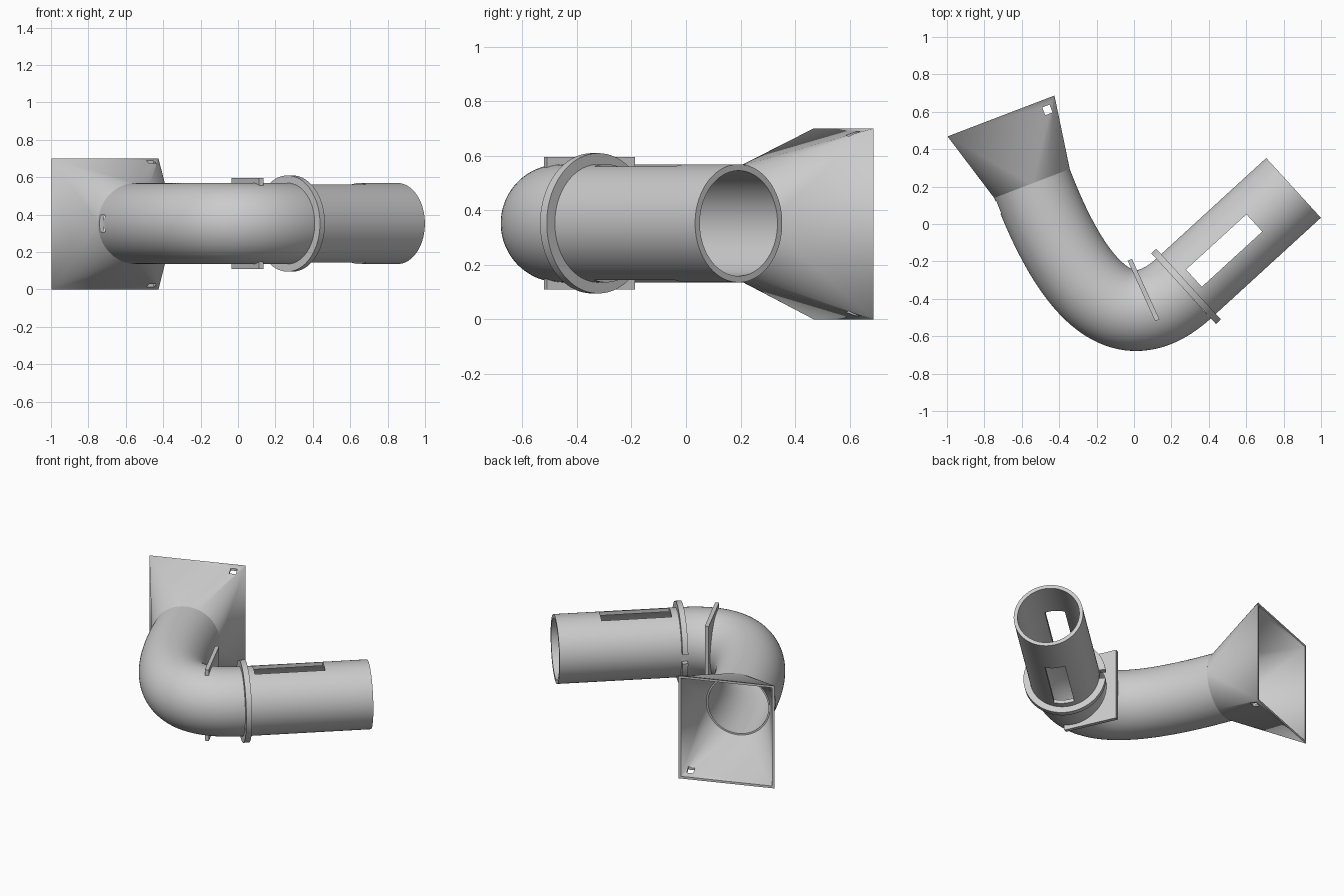
import bpy, bmesh, math
from mathutils import Vector, Matrix

cube = bpy.data.objects.get("Cube")
if cube:
    bpy.data.objects.remove(cube, do_unlink=True)

SEG = 96
MID = 0.352                    # height of the duct centreline
R_OUT, R_IN = 0.2165, 0.193    # duct wall
UP = Vector((0, 0, 1))

grey = bpy.data.materials.new("plain_grey")
grey.use_nodes = True
grey.diffuse_color = (0.6, 0.6, 0.6, 1)
grey.node_tree.nodes["Principled BSDF"].inputs["Base Color"].default_value = (0.6, 0.6, 0.6, 1)


def point(x, y):
    return Vector((x, y, MID))


def side_of(direction):
    return Vector((-direction.y, direction.x, 0)).normalized()


def circle(center, direction, radius):
    side = side_of(direction)
    angles = [(i + 0.5) * math.tau / SEG for i in range(SEG)]
    return [center + side * radius * math.cos(a) + UP * radius * math.sin(a) for a in angles]


def rectangle(center, direction, half_w, half_h):
    # every point of a quadrant goes to that quadrant's corner
    side = side_of(direction)
    angles = [(i + 0.5) * math.tau / SEG for i in range(SEG)]
    return [center + side * math.copysign(half_w, math.cos(a))
            + UP * math.copysign(half_h, math.sin(a)) for a in angles]


def finish(name, bm):
    bmesh.ops.remove_doubles(bm, verts=bm.verts, dist=1e-5)
    bmesh.ops.recalc_face_normals(bm, faces=bm.faces)
    mesh = bpy.data.meshes.new(name)
    bm.to_mesh(mesh)
    bm.free()
    obj = bpy.data.objects.new(name, mesh)
    bpy.context.collection.objects.link(obj)
    mesh.materials.append(grey)
    return obj


def loft(name, rings, capped=False):
    """Skin the rings; the last joins the first unless the ends are capped."""
    bm = bmesh.new()
    loops = [[bm.verts.new(p) for p in ring] for ring in rings]
    following = loops[1:] if capped else loops[1:] + loops[:1]
    for a, b in zip(loops, following):
        for i in range(SEG):
            j = (i + 1) % SEG
            bm.faces.new((a[i], a[j], b[j], b[i]))
    if capped:
        bm.faces.new(loops[0])
        bm.faces.new(loops[-1])
    return finish(name, bm)


def box(name, center, direction, size):
    bm = bmesh.new()
    bmesh.ops.create_cube(bm, size=1)
    turn = Matrix.Rotation(math.atan2(direction.y, direction.x), 4, 'Z')
    bm.transform(Matrix.Translation(center) @ turn @ Matrix.Diagonal((*size, 1)))
    return finish(name, bm)


def cut(obj, cutter):
    cutter.hide_render = True
    mod = obj.modifiers.new("cut", 'BOOLEAN')
    mod.operation = 'DIFFERENCE'
    mod.solver = 'EXACT'
    mod.object = cutter
    bpy.context.view_layer.objects.active = obj
    bpy.ops.object.modifier_apply(modifier=mod.name)
    bpy.data.objects.remove(cutter, do_unlink=True)


def pipe(name, start, end, outer, inner):
    d = end - start
    return loft(name, [circle(start, d, outer), circle(end, d, outer),
                       circle(end, d, inner), circle(start, d, inner)])


# Centreline: neck of the funnel, corner of the bend, flange, open end
neck, corner = point(-0.5455, 0.2165), point(-0.178, -0.745)
joint, tip = point(0.265, -0.345), point(0.853, 0.193)
axis = (tip - joint).normalized()
inflow = (corner - neck).normalized()

# Curved duct
path = []
STEPS = 48
for k in range(STEPS + 1):
    t = k / STEPS
    pos = neck * (1 - t) ** 2 + corner * 2 * t * (1 - t) + joint * t * t
    path.append((pos, (corner - neck) * (1 - t) + (joint - corner) * t))
outer = [circle(p, d, R_OUT) for p, d in path]
inner = [circle(p, d, R_IN) for p, d in path]
bend = loft("curved_duct", outer + inner[::-1])
slot_at = neck + inflow * 0.055 - side_of(inflow) * R_OUT
cut(bend, box("duct_slot_cutter", slot_at, inflow, (0.07, 0.08, 0.09)))

# Straight duct with a window through top and bottom
straight = pipe("straight_duct", joint, tip, R_OUT, R_IN)
cut(straight, box("window_cutter", point(0.482, -0.142), axis, (0.438, 0.125, 1)))

# Flange ring, notched on the inside of the bend
ring_at = point(0.278, -0.333)
flange = pipe("flange_ring", ring_at - axis * 0.018, ring_at + axis * 0.018, 0.257, 0.205)
notch_at = ring_at + side_of(axis) * 0.26
cut(flange, box("notch_cutter", notch_at, axis, (0.1, 0.085, 0.06)))

# Thin mounting plate crossing the bend, open inside the duct
plate_dir = Vector((0.91, 0.415, 0))
plate = box("mounting_plate", point(0.051, -0.353), plate_dir, (0.025, 0.355, 0.485))
cut(plate, loft("bore_cutter", [circle(p, d, 0.205) for p, d in path], capped=True))

# Square funnel
mouth = point(-0.711, 0.5775)
mouth.z = 0.35
out = Vector((-0.357, 0.934, 0))
funnel = loft("square_funnel", [
    circle(neck, out, R_OUT), rectangle(mouth, out, 0.306, 0.35),
    rectangle(mouth, out, 0.291, 0.335), circle(neck, out, 0.203)])
cut(funnel, box("screw_hole_cutter", point(-0.463, 0.61), out, (0.045, 0.042, 1)))

for obj in (bend, straight, flange, plate, funnel):
    bpy.ops.object.select_all(action='DESELECT')
    obj.select_set(True)
    bpy.context.view_layer.objects.active = obj
    bpy.ops.object.shade_smooth_by_angle(angle=math.radians(30))
